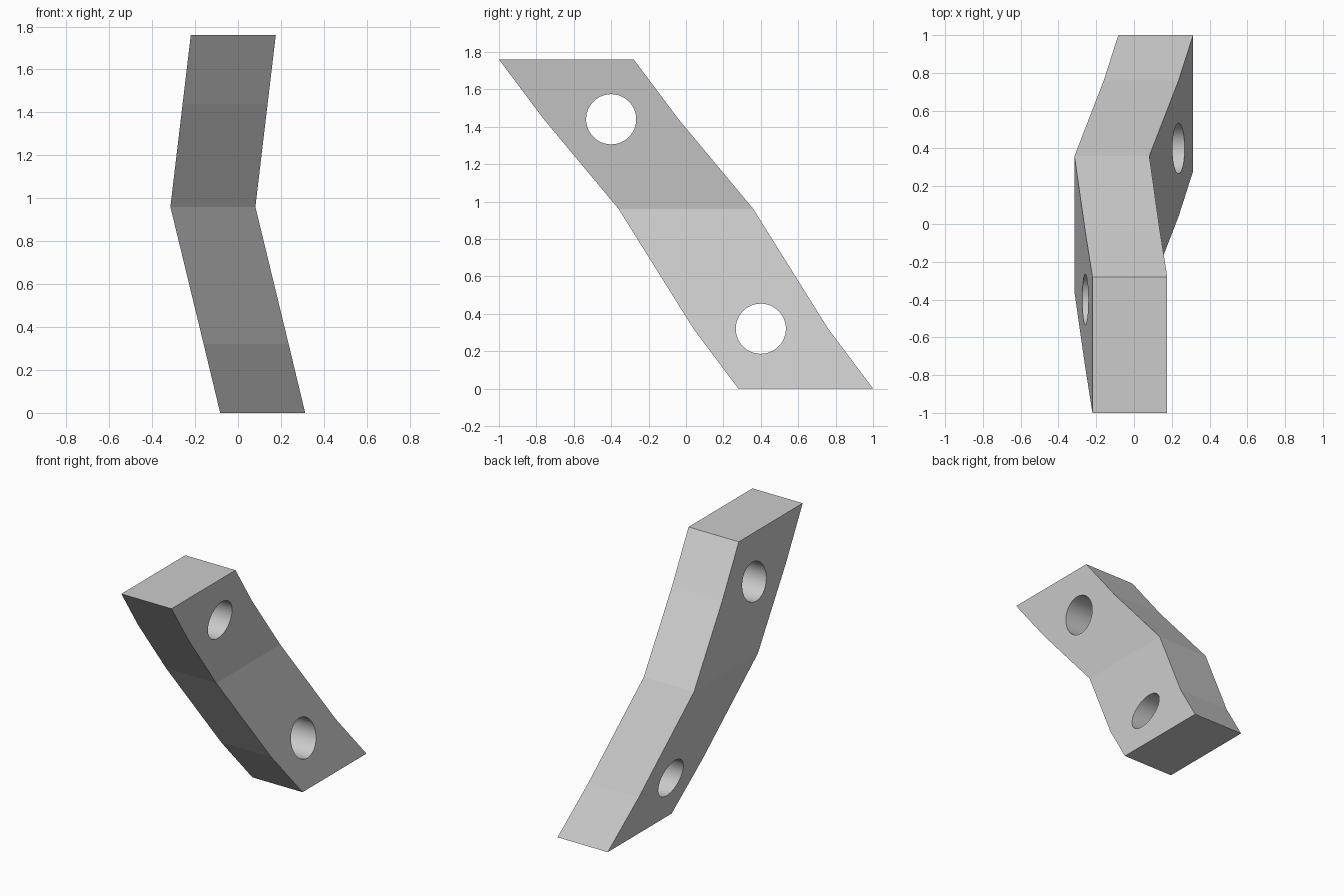
import bpy
import bmesh
import math

cube = bpy.data.objects.get("Cube")
if cube:
    bpy.data.objects.remove(cube, do_unlink=True)

grey = bpy.data.materials.new("light grey")
grey.use_nodes = True
COLOUR = (0.6, 0.6, 0.6, 1)
grey.diffuse_color = COLOUR
grey.node_tree.nodes["Principled BSDF"].inputs["Base Color"].default_value = COLOUR

WIDTH, DEPTH = 0.396, 0.72


def add_object(name, bm):
    bmesh.ops.recalc_face_normals(bm, faces=bm.faces[:])
    mesh = bpy.data.meshes.new(name)
    bm.to_mesh(mesh)
    bm.free()
    mesh.materials.append(grey)
    obj = bpy.data.objects.new(name, mesh)
    bpy.context.collection.objects.link(obj)
    return obj


# Bent bar: a level rectangle swept through section centres (x, y, z)
path = [(0.115, 0.64, 0), (0.038, 0.4, 0.32), (-0.117, 0, 0.96),
        (-0.06, -0.4, 1.44), (-0.022, -0.64, 1.76)]
corners = [(-1, -1), (1, -1), (1, 1), (-1, 1)]
bm = bmesh.new()
rings = [[bm.verts.new((x + sx * WIDTH / 2, y + sy * DEPTH / 2, z))
          for sx, sy in corners] for x, y, z in path]
for low, high in zip(rings, rings[1:]):
    for i in range(4):
        j = (i + 1) % 4
        bm.faces.new((low[i], low[j], high[j], high[i]))
bm.faces.new(rings[0])
bm.faces.new(rings[-1])
bar = add_object("bent_bar", bm)

# Round bolt holes running straight across the bar
for name, (x, y, z) in (("lower_hole_cutter", path[1]), ("upper_hole_cutter", path[3])):
    bm = bmesh.new()
    bmesh.ops.create_cone(bm, cap_ends=True, segments=64,
                          radius1=0.134, radius2=0.134, depth=2)
    for face in bm.faces:
        face.smooth = len(face.verts) == 4
    cutter = add_object(name, bm)
    cutter.rotation_euler.y = math.pi / 2
    cutter.location = (x, y, z)
    cutter.hide_render = True
    bpy.context.view_layer.update()

    cut = bar.modifiers.new(name, "BOOLEAN")
    cut.operation = "DIFFERENCE"
    cut.solver = "EXACT"
    cut.object = cutter
    bpy.context.view_layer.objects.active = bar
    bpy.ops.object.modifier_apply(modifier=cut.name)
    bpy.data.objects.remove(cutter, do_unlink=True)
